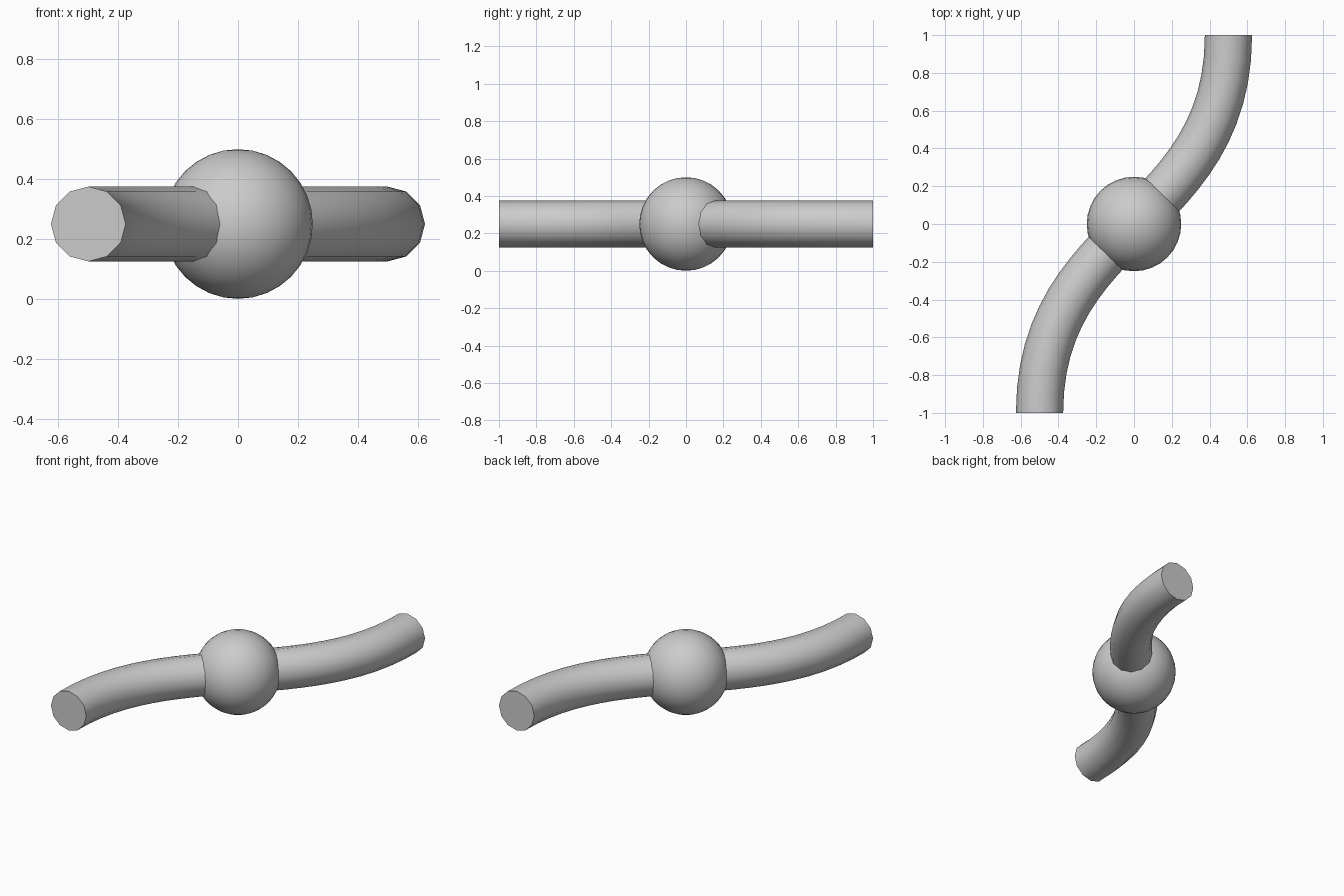
import bpy

if "Cube" in bpy.data.objects:
    bpy.data.objects.remove(bpy.data.objects["Cube"])

# S-shaped rod: one Bezier segment with a 12-sided round bevel and flat caps
curve = bpy.data.curves.new("curved_rod", 'CURVE')
curve.dimensions = '3D'
curve.resolution_u = 24
curve.bevel_depth = 0.125
curve.bevel_resolution = 4
curve.use_fill_caps = True
spline = curve.splines.new('BEZIER')
spline.bezier_points.add(1)
for point, side in zip(spline.bezier_points, (-1, 1)):
    x = 0.5 * side
    point.handle_left_type = point.handle_right_type = 'FREE'
    point.co = (x, side, 0.25)
    inner, outer = (x, 0, 0.25), (x, 2 * side, 0.25)
    point.handle_left = outer if side < 0 else inner
    point.handle_right = inner if side < 0 else outer
rod = bpy.data.objects.new("curved_rod", curve)
bpy.context.collection.objects.link(rod)

# Convert to a mesh so the caps stay crisp
bpy.ops.object.select_all(action='DESELECT')
rod.select_set(True)
bpy.context.view_layer.objects.active = rod
bpy.ops.object.convert(target='MESH')
bpy.ops.object.shade_smooth_by_angle(angle=0.7)

# Central ball
bpy.ops.mesh.primitive_uv_sphere_add(segments=32, ring_count=16, radius=0.25,
                                     location=(0, 0, 0.25))
bpy.context.object.name = "center_ball"
bpy.ops.object.shade_smooth()
